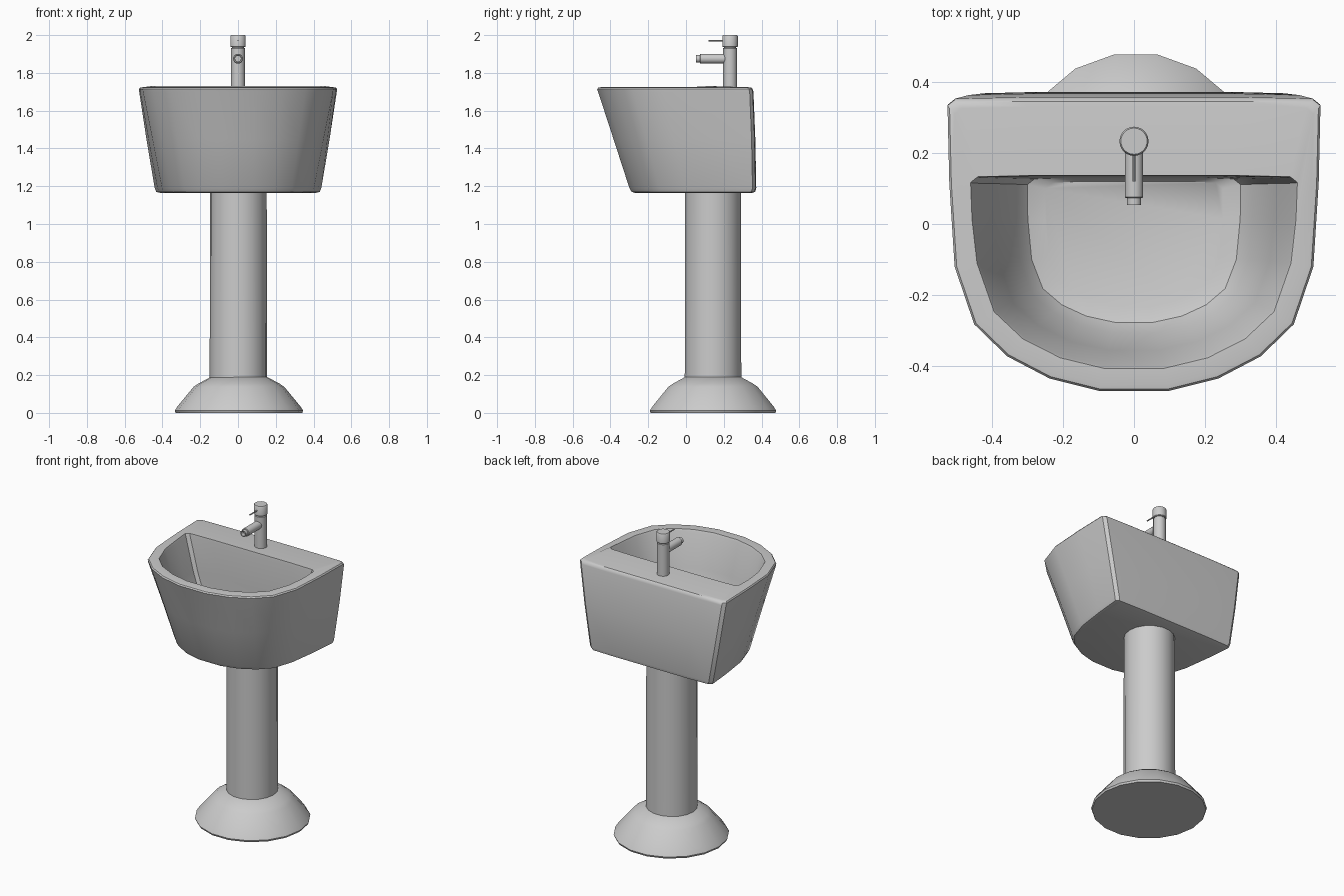
import bpy, bmesh, math
from mathutils import Matrix, Vector

if "Cube" in bpy.data.objects:
    bpy.data.objects.remove(bpy.data.objects["Cube"])


def finish(bm, name, angle=35):
    bmesh.ops.recalc_face_normals(bm, faces=bm.faces)
    me = bpy.data.meshes.new(name)
    bm.to_mesh(me)
    bm.free()
    ob = bpy.data.objects.new(name, me)
    bpy.context.collection.objects.link(ob)
    bpy.ops.object.select_all(action='DESELECT')
    ob.select_set(True)
    bpy.context.view_layer.objects.active = ob
    bpy.ops.object.shade_smooth_by_angle(angle=math.radians(angle))
    return ob


def loft(name, rings, angle=35):
    """Skin closed rings of equal length, capping both ends."""
    bm = bmesh.new()
    loops = [[bm.verts.new(p) for p in r] for r in rings]
    n = len(loops[0])
    for a, b in zip(loops, loops[1:]):
        for i in range(n):
            j = (i + 1) % n
            bm.faces.new((a[i], a[j], b[j], b[i]))
    bm.faces.new(loops[0])
    bm.faces.new(loops[-1])
    return finish(bm, name, angle)


def turned(name, profile, centre, sides, direction=(0, 0, 1), angle=35):
    """Lathe (radius, distance) pairs along a direction."""
    rot = Vector((0, 0, 1)).rotation_difference(Vector(direction)).to_matrix().to_4x4()
    m = Matrix.Translation(centre) @ rot
    rings = [[m @ Vector((r * math.cos(2 * math.pi * i / sides),
                          r * math.sin(2 * math.pi * i / sides), d))
              for i in range(sides)] for r, d in profile]
    return loft(name, rings, angle)


def outline(w, yb, ws, ys, yf, z, lift=0, corner=0.02):
    """D-shaped ring: straight back, tapering sides, faceted round front."""
    half = [(w * 0.6, yb, z + lift), (w - corner, yb - corner * 0.2, z + lift),
            (w, yb - corner, z + lift), ((w + ws) / 2 + 0.005, (yb + ys) / 2, z)]
    for a in (0, 27, 45, 62, 79):
        t = math.radians(a)
        half.append((ws * math.cos(t), ys - (ys - yf) * math.sin(t), z))
    return half + [(-x, y, h) for x, y, h in reversed(half)]


# Basin: outer shell, rim and bowl in one skin
loft("basin", [
    outline(0.415, 0.35, 0.375, 0.0, -0.275, 1.165),
    outline(0.433, 0.366, 0.393, 0.0, -0.293, 1.17),
    outline(0.441, 0.372, 0.402, -0.005, -0.305, 1.19),
    outline(0.485, 0.367, 0.453, -0.06, -0.39, 1.45),
    outline(0.523, 0.357, 0.503, -0.12, -0.472, 1.70),
    outline(0.525, 0.353, 0.505, -0.12, -0.477, 1.714),
    outline(0.519, 0.345, 0.499, -0.12, -0.471, 1.722),
    outline(0.505, 0.330, 0.485, -0.12, -0.458, 1.724),
    outline(0.46, 0.137, 0.442, -0.11, -0.412, 1.724, 0.006),
    outline(0.455, 0.135, 0.436, -0.11, -0.406, 1.712, 0.004),
    outline(0.40, 0.134, 0.382, -0.105, -0.36, 1.50),
    outline(0.335, 0.132, 0.322, -0.10, -0.31, 1.31),
    outline(0.30, 0.131, 0.288, -0.10, -0.28, 1.265),
    outline(0.25, 0.120, 0.240, -0.09, -0.235, 1.25),
])

# Pedestal: column and flared foot
turned("column", [(0.152, 0.17), (0.150, 1.18)], (0.002, 0.143, 0), 18)
turned("foot", [(0.335, 0), (0.34, 0.012), (0.325, 0.035), (0.24, 0.138), (0.215, 0.155),
                (0.15, 0.19)], (0.005, 0.143, 0), 18)

# Tap: body, cap, lever and spout
turned("tap_body", [(0.037, 1.715), (0.037, 1.93), (0.033, 1.933), (0.033, 1.94)],
       (0, 0.233, 0), 24)
turned("tap_cap", [(0.037, 1.936), (0.041, 1.94), (0.041, 1.994), (0.037, 2.0)],
       (0, 0.233, 0), 24)
turned("tap_lever", [(0.004, 0), (0.004, 0.09)], (0, 0.21, 1.971), 8, (0, -1, 0))
turned("tap_spout", [(0.026, 0), (0.026, 0.132), (0.023, 0.135), (0.02, 0.135), (0.02, 0.155),
                     (0.015, 0.155), (0.015, 0.13)], (0, 0.208, 1.875), 20, (0, -1, 0))
